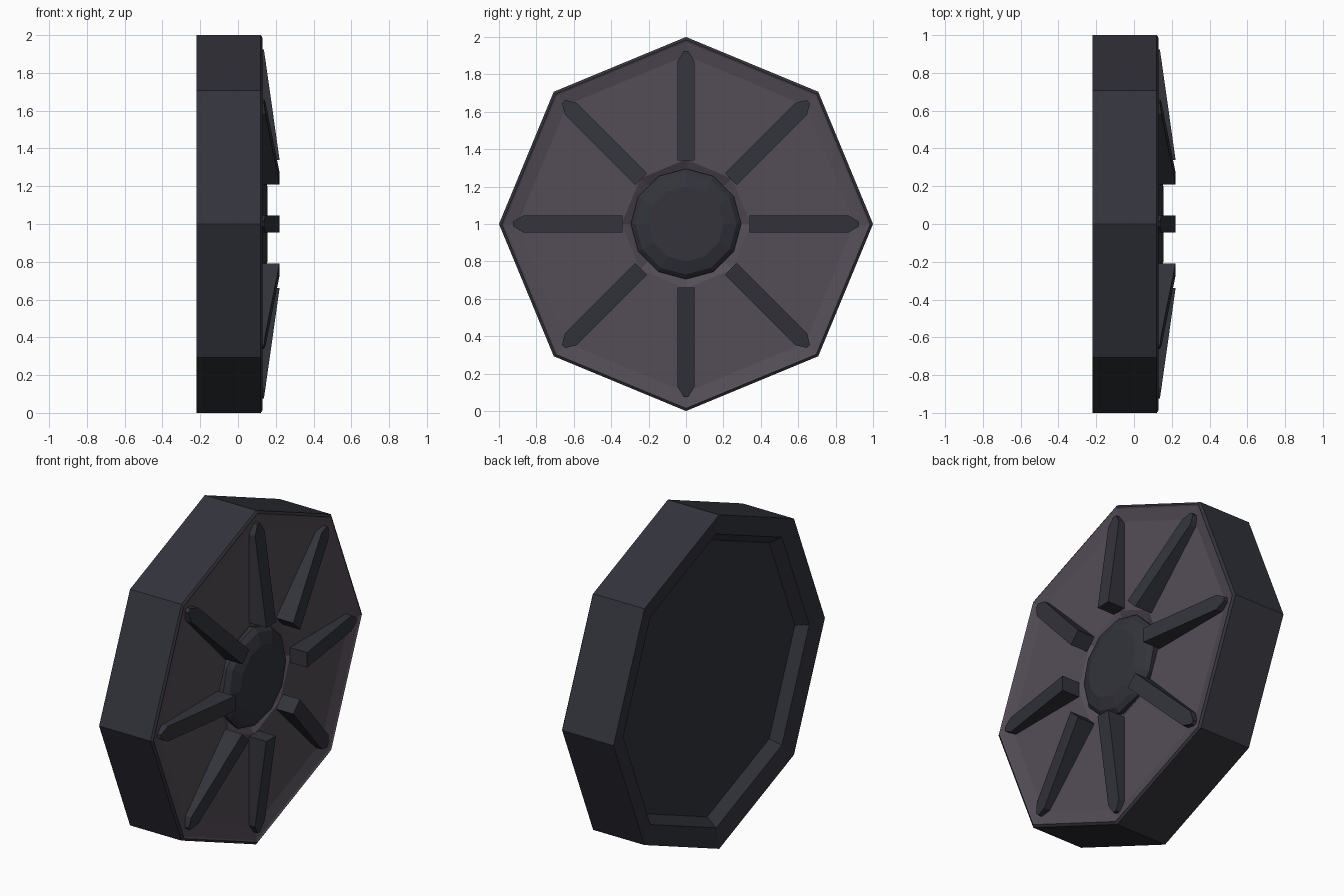
import bpy, bmesh, math
from mathutils import Matrix

if "Cube" in bpy.data.objects:
    bpy.data.objects.remove(bpy.data.objects["Cube"])


def material(name, rgb):
    m = bpy.data.materials.new(name)
    m.diffuse_color = (*rgb, 1)
    m.use_nodes = True
    m.node_tree.nodes["Principled BSDF"].inputs["Base Color"].default_value = m.diffuse_color
    return m


RUBBER = material("dark slate", (0.033, 0.034, 0.044))
PLATE = material("muted purple grey", (0.088, 0.074, 0.095))
CENTRE = Matrix.Translation((0, 0, 1))


def finish(name, bm, mats):
    mesh = bpy.data.meshes.new(name)
    bm.to_mesh(mesh)
    bm.free()
    for m in mats:
        mesh.materials.append(m)
    obj = bpy.data.objects.new(name, mesh)
    bpy.context.collection.objects.link(obj)
    return obj


def turned(name, profile, sides, mats, plate_from=99):
    """Revolve (radius, x) rings about the x axis, from back cap to front cap."""
    bm = bmesh.new()
    rings = []
    for r, x in profile:
        rings.append([bm.verts.new((x, r * math.cos(a), 1 + r * math.sin(a)))
                      for a in (2 * math.pi * k / sides for k in range(sides))])
    bm.faces.new(rings[0][::-1])
    for i in range(len(rings) - 1):
        p, q = rings[i], rings[i + 1]
        for k in range(sides):
            j = (k + 1) % sides
            f = bm.faces.new((p[k], p[j], q[j], q[k]))
            f.material_index = int(i >= plate_from)
    bm.faces.new(rings[-1]).material_index = int(len(rings) > plate_from)
    return finish(name, bm, mats)


# Octagonal tyre with recessed back, thin front lip and dished purple plate
turned("wheel_body", [(0.83, -0.14), (0.88, -0.20), (1.0, -0.22), (1.0, 0.12),
                      (0.985, 0.13), (0.975, 0.124), (0.90, 0.106),
                      (0.345, 0.106), (0.29, 0.075)],
       8, [RUBBER, PLATE], plate_from=4)

# Raised centre cap
turned("hub_cap", [(0.29, 0.065), (0.295, 0.105), (0.27, 0.13), (0.20, 0.155)], 12, [RUBBER])


# Wedge spokes: cross-sections (radius, half width, top x), tapering to the rim
def spoke(index):
    bm = bmesh.new()
    rings = []
    for r, w, top in [(0.34, 0.045, 0.22), (0.87, 0.045, 0.145), (0.925, 0.012, 0.137)]:
        rings.append([bm.verts.new(v) for v in
                      ((0.095, r, -w), (0.095, r, w), (top, r, w), (top, r, -w))])
    bm.faces.new(rings[0])
    bm.faces.new(rings[-1][::-1])
    for p, q in zip(rings, rings[1:]):
        for k in range(4):
            j = (k + 1) % 4
            bm.faces.new((p[k], q[k], q[j], p[j]))
    bmesh.ops.recalc_face_normals(bm, faces=bm.faces)
    bm.transform(CENTRE @ Matrix.Rotation(index * math.pi / 4, 4, 'X'))
    finish(f"spoke_{index + 1}", bm, [RUBBER])


for n in range(8):
    spoke(n)
